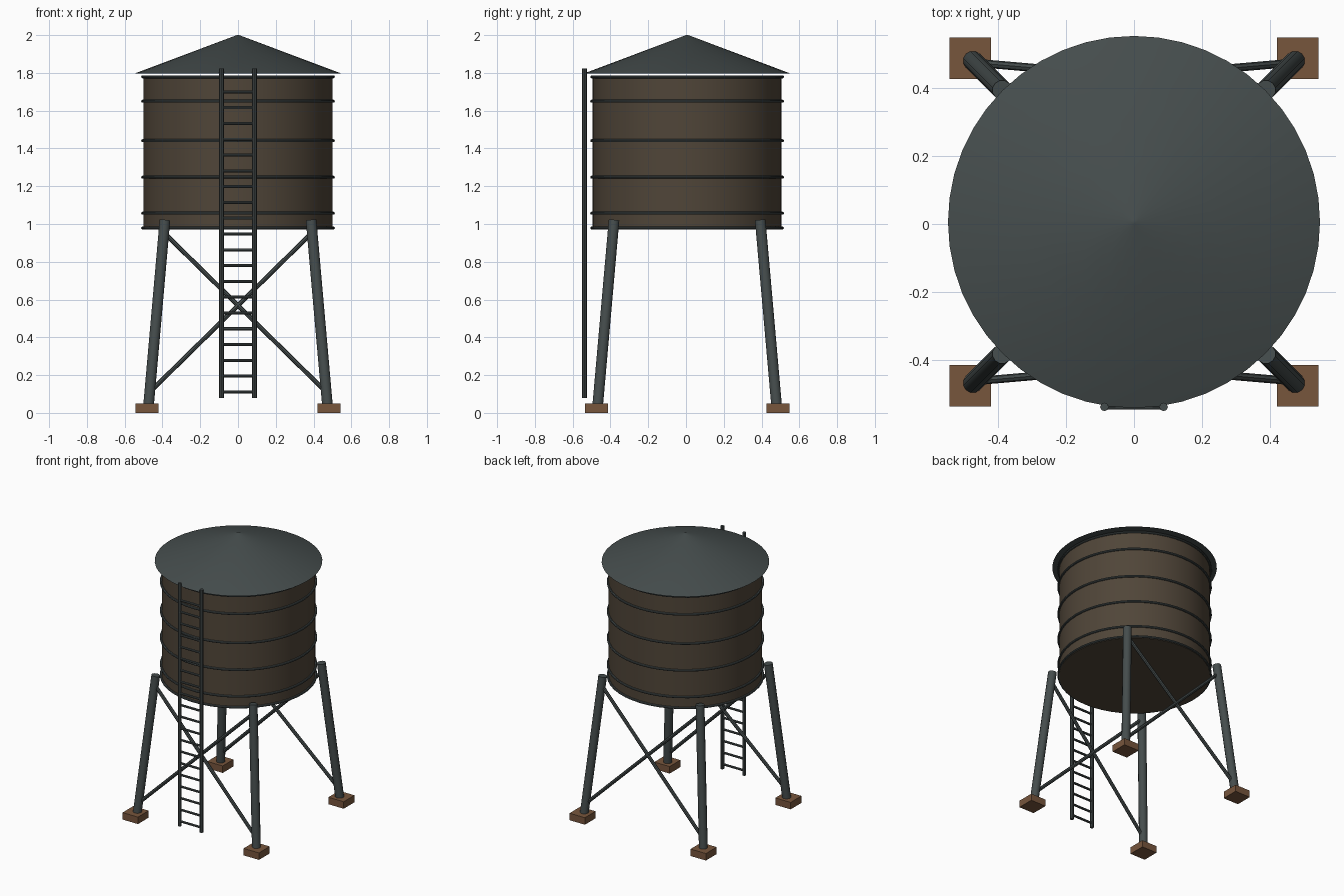
import bpy
import math
from mathutils import Vector

if "Cube" in bpy.data.objects:
    bpy.data.objects.remove(bpy.data.objects["Cube"])

CY = 0.006  # tank axis sits slightly back, because the ladder sticks out in front


def material(name, rgb):
    m = bpy.data.materials.new(name)
    m.diffuse_color = (*rgb, 1.0)
    m.use_nodes = True
    m.node_tree.nodes["Principled BSDF"].inputs["Base Color"].default_value = m.diffuse_color
    return m


STEEL = material("dark_steel", (0.060, 0.074, 0.074))
WOOD = material("dark_wood", (0.080, 0.060, 0.040))
FOOTING = material("brown_footing", (0.185, 0.092, 0.046))


def finish(name, mat, smooth=True):
    ob = bpy.context.object
    ob.name = name
    ob.data.materials.append(mat)
    if smooth:
        bpy.ops.object.shade_smooth_by_angle(angle=math.radians(40))
    return ob


def rod(name, a, b, radius, sides=12, mat=STEEL):
    """Round bar between two points."""
    a, b = Vector(a), Vector(b)
    d = b - a
    bpy.ops.mesh.primitive_cylinder_add(
        vertices=sides, radius=radius, depth=d.length, location=(a + b) / 2,
        rotation=d.to_track_quat('Z', 'Y').to_euler())
    return finish(name, mat)


# Tank body
bpy.ops.mesh.primitive_cylinder_add(vertices=48, radius=0.5, depth=0.81,
                                    location=(0, CY, 1.375))
finish("tank", WOOD)

# Steel hoops around the tank
for i, z in enumerate((0.979, 1.057, 1.248, 1.441, 1.65, 1.779)):
    bpy.ops.mesh.primitive_torus_add(
        major_segments=48, minor_segments=8, major_radius=0.505,
        minor_radius=0.008, location=(0, CY, z))
    finish(f"hoop_{i + 1}", STEEL)

# Conical roof, floating just above the tank rim
bpy.ops.mesh.primitive_cone_add(vertices=48, radius1=0.546, radius2=0.006,
                                depth=0.203, location=(0, CY, 1.8985))
finish("roof", STEEL)


def leg_point(sx, sy, z):
    """Point on the axis of a splayed leg at height z."""
    r = 0.477 - 0.090 * z / 1.02
    return (sx * r, CY + sy * r, z)


# Legs, footings and cross braces
for sy, side in ((-1, "front"), (1, "back")):
    for sx, hand in ((-1, "left"), (1, "right")):
        rod(f"{side}_{hand}_leg", leg_point(sx, sy, 0.005),
            leg_point(sx, sy, 1.02), 0.029)
        bpy.ops.mesh.primitive_cube_add(
            size=1, location=(sx * 0.481, CY + sy * 0.481, 0.025))
        bpy.context.object.scale = (0.122, 0.122, 0.05)
        bpy.ops.object.transform_apply(location=False, rotation=False)
        finish(f"{side}_{hand}_footing", FOOTING, smooth=False)
        rod(f"{side}_{hand}_brace", leg_point(sx, sy, 0.11),
            leg_point(-sx, sy, 0.955), 0.012, 8)

# Ladder
LY = -0.537
for sx, hand in ((-1, "left"), (1, "right")):
    rod(f"ladder_{hand}_rail", (sx * 0.087, LY, 0.078),
        (sx * 0.087, LY, 1.822), 0.0125, 8)
for i in range(20):
    z = 0.111 + i * 0.0836
    rod(f"ladder_rung_{i + 1}", (-0.087, LY, z), (0.087, LY, z), 0.008, 8)
